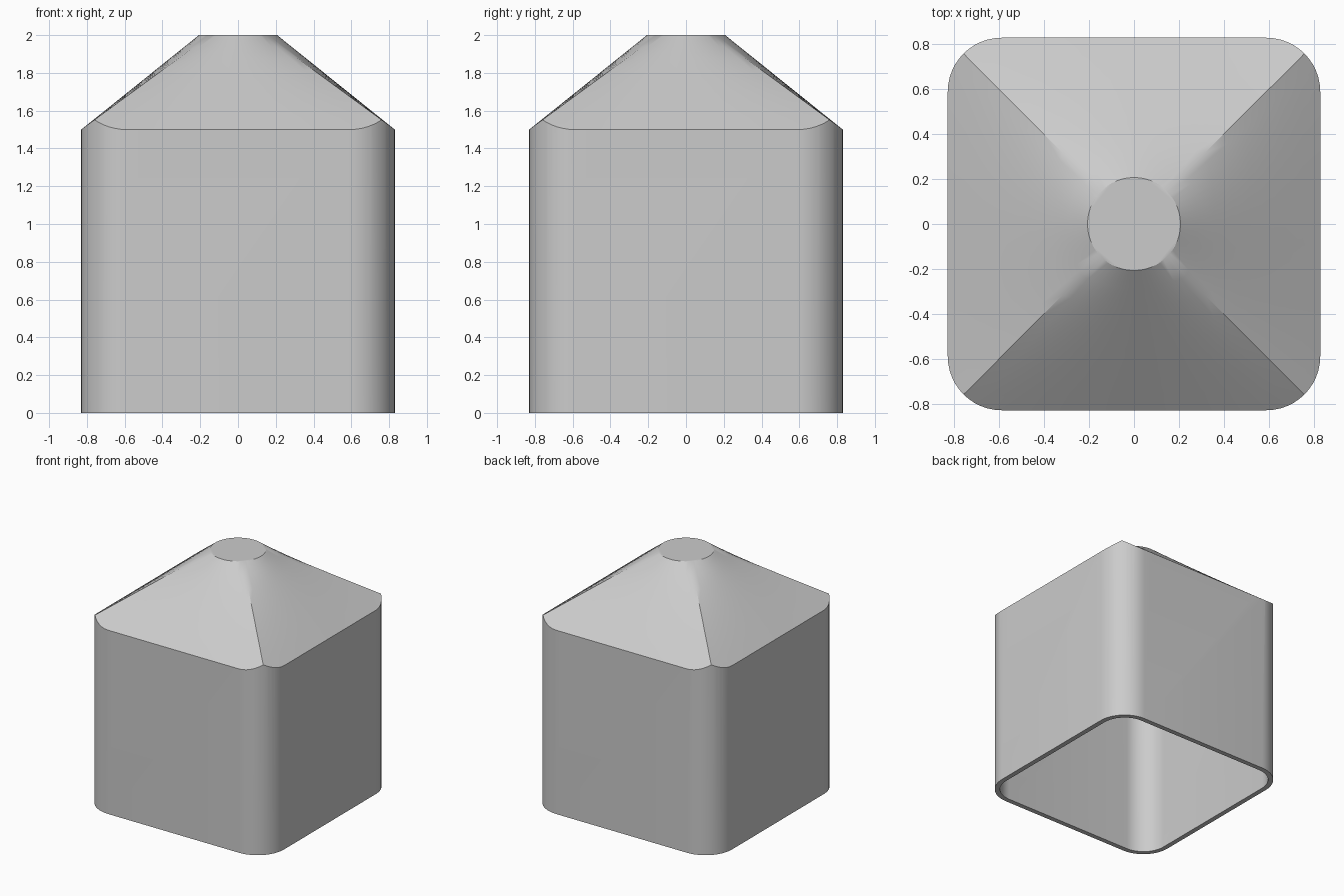
import bpy
import bmesh
from math import pi, cos, sin

cube = bpy.data.objects.get("Cube")
if cube:
    bpy.data.objects.remove(cube, do_unlink=True)

grey = bpy.data.materials.new("light grey")
grey.use_nodes = True
colour = (0.6, 0.6, 0.6, 1)
grey.diffuse_color = colour
grey.node_tree.nodes["Principled BSDF"].inputs["Base Color"].default_value = colour


def finish(bm, name):
    bmesh.ops.recalc_face_normals(bm, faces=bm.faces)
    mesh = bpy.data.meshes.new(name)
    bm.to_mesh(mesh)
    bm.free()
    mesh.materials.append(grey)
    obj = bpy.data.objects.new(name, mesh)
    bpy.context.collection.objects.link(obj)
    return obj


def rounded_prism(name, half, radius, base, top):
    """Square prism with rounded upright edges."""
    bm = bmesh.new()
    bmesh.ops.create_cube(bm, size=2)
    for v in bm.verts:
        v.co = (v.co.x * half, v.co.y * half, top if v.co.z > 0 else base)
    upright = [e for e in bm.edges
               if abs(e.verts[0].co.z - e.verts[1].co.z) > 0.1]
    bmesh.ops.bevel(bm, geom=upright, offset=radius, segments=12,
                    profile=0.5, affect='EDGES')
    return finish(bm, name)


def square_to_round(name, half, eaves, tip_radius, top, base, steps=16, levels=8):
    """Straight-ruled loft from a square to a circle, on an oversized block."""
    bm = bmesh.new()

    def ring(t, z):
        verts = []
        for side in range(4):
            c, s = cos(side * pi / 2), sin(side * pi / 2)
            for i in range(steps):
                u = 2 * i / steps - 1
                a = u * pi / 4
                x = half + t * (tip_radius * cos(a) - half)
                y = half * u + t * (tip_radius * sin(a) - half * u)
                verts.append(bm.verts.new((x * c - y * s, x * s + y * c, z)))
        return verts

    rise = top - eaves
    rings = [ring(-0.2, base), ring(-0.2, eaves - 0.2 * rise)]
    rings += [ring(k / levels, eaves + rise * k / levels)
              for k in range(levels + 1)]
    for low, high in zip(rings, rings[1:]):
        for i in range(len(low)):
            j = (i + 1) % len(low)
            bm.faces.new((low[i], low[j], high[j], high[i]))
    bm.faces.new(rings[0][::-1])
    bm.faces.new(rings[-1])
    return finish(bm, name)


def combine(obj, tool, operation):
    mod = obj.modifiers.new("combine", 'BOOLEAN')
    mod.operation = operation
    mod.solver = 'EXACT'
    mod.object = tool
    bpy.ops.object.select_all(action='DESELECT')
    bpy.context.view_layer.objects.active = obj
    obj.select_set(True)
    bpy.ops.object.modifier_apply(modifier=mod.name)
    bpy.data.objects.remove(tool, do_unlink=True)


# Outer cap: rounded walls trimmed by the sloping roof
cap = rounded_prism("hollow_cap", 0.83, 0.24, 0, 2.2)
combine(cap, square_to_round("roof_trim", 0.83, 1.5, 0.207, 2, -0.5), 'INTERSECT')

# Cavity open at the bottom, leaving an even thin wall
cavity = rounded_prism("cavity", 0.79, 0.2, -0.2, 2.2)
combine(cavity, square_to_round("cavity_trim", 0.79, 1.48, 0.19, 1.96, -0.5), 'INTERSECT')
combine(cap, cavity, 'DIFFERENCE')

bpy.ops.object.shade_smooth_by_angle(angle=pi / 6)
